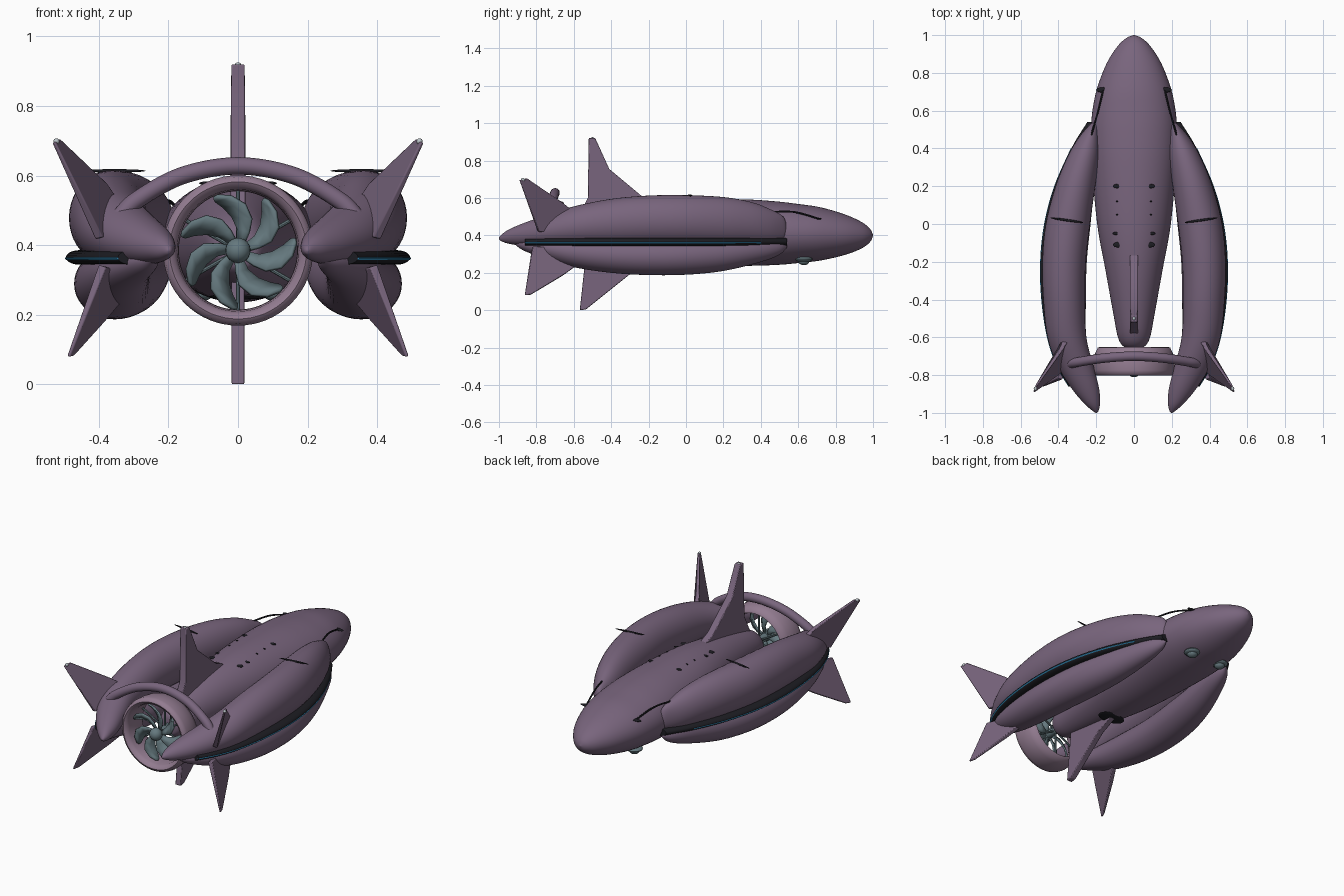
import bpy, bmesh, math
from mathutils import Vector, Matrix
from mathutils.bvhtree import BVHTree

if "Cube" in bpy.data.objects:
    bpy.data.objects.remove(bpy.data.objects["Cube"])


def mat(name, r, g, b):
    m = bpy.data.materials.new(name)
    m.diffuse_color = (r, g, b, 1)
    m.use_nodes = True
    m.node_tree.nodes["Principled BSDF"].inputs["Base Color"].default_value = m.diffuse_color
    return m


SKIN = mat("mauve_skin", .19, .13, .205)
LIP = mat("pale_mauve", .29, .20, .28)
TEAL = mat("grey_teal", .13, .19, .21)
DARK = mat("dark", .012, .012, .016)
BLUE = mat("blue_glow", .04, .32, .6)
LAMP = mat("lamp", .5, .55, .58)
PROP = Vector((0, 0, .385))      # propeller axis


def finish(name, bm, m, mirror=False, angle=40):
    bmesh.ops.recalc_face_normals(bm, faces=bm.faces)
    me = bpy.data.meshes.new(name)
    bm.to_mesh(me)
    bm.free()
    ob = bpy.data.objects.new(name, me)
    bpy.context.collection.objects.link(ob)
    me.materials.append(m)
    bpy.ops.object.select_all(action='DESELECT')
    ob.select_set(True)
    bpy.context.view_layer.objects.active = ob
    bpy.ops.object.shade_smooth_by_angle(angle=math.radians(angle))
    if mirror:
        ob.modifiers.new("mirror", 'MIRROR')
    return ob


def catmull(pts, n):
    out = []
    for i in range(len(pts) - 1):
        p0, p1 = pts[max(i - 1, 0)], pts[i]
        p2, p3 = pts[i + 1], pts[min(i + 2, len(pts) - 1)]
        for k in range(n):
            t = k / n
            out.append([.5 * (2 * b + (c - a) * t + (2 * a - 5 * b + 4 * c - d) * t * t
                              + (3 * b - a - 3 * c + d) * t ** 3)
                        for a, b, c, d in zip(p0, p1, p2, p3)])
    return out + [list(pts[-1])]


def skin_rings(bm, rings, caps=True):
    vs = [[bm.verts.new(p) for p in r] for r in rings]
    n = len(vs[0])
    for a, b in zip(vs, vs[1:]):
        for j in range(n):
            bm.faces.new((a[j], a[(j + 1) % n], b[(j + 1) % n], b[j]))
    if caps:
        bm.faces.new(vs[0])
        bm.faces.new(vs[-1])


def loft(name, stations, m, mirror=False, sides=40, steps=5):
    # elliptical sections given as (y, x, z, half width, half height)
    bm = bmesh.new()
    rings = []
    for y, x, z, a, b in catmull(stations, steps):
        a, b = max(a, .002), max(b, .002)
        rings.append([(x + a * math.cos(t), y, z + b * math.sin(t))
                      for t in (2 * math.pi * j / sides for j in range(sides))])
    skin_rings(bm, rings)
    tree = BVHTree.FromBMesh(bm)
    finish(name, bm, m, mirror)
    return tree


def tube(name, pts, r, m, mirror=False, sides=16, steps=10):
    bm = bmesh.new()
    path = [Vector(p) for p in catmull(pts, steps)]
    rings = []
    for i, p in enumerate(path):
        d = (path[min(i + 1, len(path) - 1)] - path[max(i - 1, 0)]).normalized()
        u = d.cross(Vector((.01, 1, .02))).normalized()
        v = d.cross(u)
        rings.append([p + r * (u * math.cos(t) + v * math.sin(t))
                      for t in (2 * math.pi * j / sides for j in range(sides))])
    skin_rings(bm, rings)
    return finish(name, bm, m, mirror)


def blob(name, loc, size, m, mirror=False, normal=(0, 0, 1), turn=0):
    bm = bmesh.new()
    rot = Vector((0, 0, 1)).rotation_difference(Vector(normal)).to_matrix().to_4x4()
    mx = Matrix.Translation(loc) @ rot @ Matrix.Rotation(turn, 4, 'Z') @ Matrix.Diagonal((*size, 1))
    bmesh.ops.create_uvsphere(bm, u_segments=20, v_segments=12, radius=1, matrix=mx)
    return finish(name, bm, m, mirror)


def fin(name, pts, thick, mirror=False):
    # flat outline, with its own half thickness at each corner
    pts = [Vector(p) for p in pts]
    n = (pts[1] - pts[0]).cross(pts[-1] - pts[0]).normalized()
    bm = bmesh.new()
    skin_rings(bm, [[p + s * n * t for p, t in zip(pts, thick)] for s in (-1, 1)])
    ob = finish(name, bm, SKIN, False, 30)
    bev = ob.modifiers.new("bevel", 'BEVEL')
    bev.width, bev.segments = .004, 2
    if mirror:
        ob.modifiers.new("mirror", 'MIRROR')
    return ob


# central hull
hull = loft("central_hull", [
    (1, 0, .4, .002, .002), (.985, 0, .4, .04, .034), (.94, 0, .401, .088, .07),
    (.85, 0, .404, .145, .108), (.72, 0, .408, .195, .142), (.6, 0, .41, .22, .158),
    (.48, 0, .412, .228, .17), (.3, 0, .415, .222, .178), (0, 0, .415, .195, .178),
    (-.25, 0, .412, .15, .155), (-.5, 0, .402, .105, .115), (-.6, 0, .395, .085, .09),
    (-.645, 0, .39, .06, .06), (-.655, 0, .388, .03, .03)], SKIN, sides=56)

# side pods: a long upper lobe and a shorter lower lobe
upper = loft("upper_pod", [
    (.54, .21, .43, .004, .01), (.52, .215, .44, .025, .06), (.45, .24, .45, .058, .09),
    (.35, .27, .465, .085, .113), (.2, .31, .475, .105, .13), (0, .35, .48, .117, .135),
    (-.2, .37, .48, .115, .133), (-.4, .37, .47, .11, .125), (-.6, .355, .45, .103, .105),
    (-.75, .31, .425, .095, .082), (-.87, .258, .405, .073, .06),
    (-.95, .222, .393, .042, .037), (-.99, .203, .386, .015, .015),
    (-1, .2, .385, .003, .003)], SKIN, True)
loft("lower_pod", [
    (.54, .22, .34, .004, .004), (.5, .235, .335, .035, .038), (.4, .26, .325, .065, .067),
    (.2, .305, .3, .095, .09), (0, .34, .29, .11, .1), (-.2, .36, .288, .11, .1),
    (-.4, .36, .295, .105, .095), (-.6, .345, .31, .09, .08), (-.75, .32, .33, .07, .055),
    (-.87, .27, .35, .04, .03), (-.92, .25, .36, .003, .003)], SKIN, True)

# dark groove trim with a blue light strip along each pod
edge = [(.54, .247), (.4, .332), (.2, .42), (0, .473), (-.2, .494), (-.4, .488),
        (-.6, .458), (-.75, .408), (-.86, .345)]
loft("groove_trim", [(y, x - .04, .365, .04, .021) for y, x in edge], DARK, True, 20)
loft("light_strip", [(y, x - .037, .362, .04, .009) for y, x in edge[1:]], BLUE, True, 20)

# fins
fin("dorsal_fin", [(0, -.52, .92), (0, -.485, .92), (0, -.41, .755), (0, -.23, .605),
                   (0, -.1, .55), (0, -.3, .45), (0, -.6, .45), (0, -.525, .6)],
    [.019] * 2 + [.021] * 6)
fin("ventral_fin", [(0, -.568, 0), (0, -.535, .004), (0, -.29, .2), (0, -.12, .275),
                    (0, -.3, .35), (0, -.53, .35)], [.018] * 6)
fin("upper_pod_fin", [(.53, -.89, .695), (.515, -.85, .705), (.385, -.66, .575),
                      (.345, -.58, .51), (.36, -.7, .43), (.4, -.79, .42)],
    [.005, .005, .011, .015, .016, .012], True)
fin("lower_pod_fin", [(.487, -.862, .08), (.475, -.83, .083), (.39, -.66, .185),
                      (.34, -.57, .25), (.35, -.7, .33), (.39, -.82, .34)],
    [.005, .005, .011, .015, .016, .012], True)
blob("dorsal_tip_lamp", (0, -.5, .917), (.01, .01, .008), LAMP)
blob("pod_fin_tip_lamp", (.522, -.872, .698), (.009, .011, .009), LAMP, True)

# propeller duct, turned around the y axis
bm = bmesh.new()
profile = [(.176, -.65), (.192, -.655), (.208, -.69), (.214, -.73), (.216, -.775), (.211, -.795),
           (.197, -.803), (.183, -.795), (.175, -.775), (.171, -.72), (.17, -.66), (.176, -.65)]
skin_rings(bm, [[PROP + Vector((r * math.cos(t), y, r * math.sin(t)))
                 for t in (2 * math.pi * j / 64 for j in range(64))] for r, y in profile], False)
bmesh.ops.remove_doubles(bm, verts=bm.verts, dist=1e-5)
finish("propeller_duct", bm, LIP, angle=50)

# arch joining the pods over the duct
tube("duct_arch", [(-.34, -.74, .48), (-.29, -.73, .53), (-.16, -.71, .6), (0, -.70, .628),
                   (.16, -.71, .6), (.29, -.73, .53), (.34, -.74, .48)], .025, SKIN)

# propeller: hub, shaft, swept blades and thin stator spokes
blob("propeller_hub", PROP + Vector((0, -.775, 0)), (.036, .036, .036), TEAL)
tube("propeller_shaft", [(0, -.78, .385), (.0005, -.7, .385), (.001, -.6, .386)], .022, TEAL)
bm = bmesh.new()
for k in range(7):
    rows = []
    for r, h in ((.025, .012), (.06, .02), (.095, .033), (.13, .038), (.155, .028), (.168, .008)):
        a = 2 * math.pi * (k + .35) / 7 + .75 * (r / .168) ** 2
        o = Vector((math.cos(a), 0, math.sin(a)))
        side = Vector((-math.sin(a), 0, math.cos(a)))
        chord = side * .85 + Vector((0, .55, 0))
        rows.append([bm.verts.new(PROP + Vector((0, -.755, 0)) + o * r + chord * h * s)
                     for s in (-1, 0, 1)])
    for p, q in zip(rows, rows[1:]):
        for j in (0, 1):
            bm.faces.new((p[j], p[j + 1], q[j + 1], q[j]))
blades = finish("propeller_blades", bm, TEAL)
sol = blades.modifiers.new("solid", 'SOLIDIFY')
sol.thickness, sol.offset = .01, 0
for k in range(6):
    a = math.pi * (k + .5) / 3
    d = Vector((math.cos(a), 0, math.sin(a)))
    base = PROP + Vector((0, -.69, 0))
    tube("stator_spoke", [base, base + d * .09, base + d * .175], .006, TEAL, sides=8, steps=2)


# surface details dropped onto the skin
def spot(name, tree, x, y, sx, sy, turn=0, up=True):
    s = 1 if up else -1
    loc, n, _, _ = tree.ray_cast(Vector((x, y, s * 2)), Vector((0, 0, -s)))
    n = n if n.z * s > 0 else -n
    blob(name, loc, (sx, sy, .005), DARK, True, n, turn)
    return loc


for y, x, sx, sy in ((.2, .09, .011, .022), (-.11, .085, .014, .026), (-.05, .095, .008, .018),
                     (.12, .09, .004, .006), (.05, .09, .004, .006)):
    spot("deck_vent", hull, x, y, sx, sy)
eye = spot("nose_port", hull, .163, .71, .014, .038)
spot("pod_slit", upper, .355, .02, .006, .09, -.14)
tube("nose_cable", [tuple(eye), (.195, .58, .525), (.232, .45, .525)], .005, DARK, True, 8)

# ventral intake and sensor domes
hit = hull.ray_cast(Vector((0, -.2, -1)), Vector((0, 0, 1)))
blob("ventral_intake", hit[0], (.05, .085, .008), DARK, normal=-hit[1] if hit[1].z > 0 else hit[1])
hit = hull.ray_cast(Vector((.1, .63, -1)), Vector((0, 0, 1)))[0]
blob("sensor_collar", hit, (.046, .046, .016), TEAL, True)
blob("sensor_dome", hit + Vector((0, 0, -.01)), (.03, .03, .022), TEAL, True)
blob("pod_port", (.415, -.15, .215), (.008, .012, .008), DARK, True)
